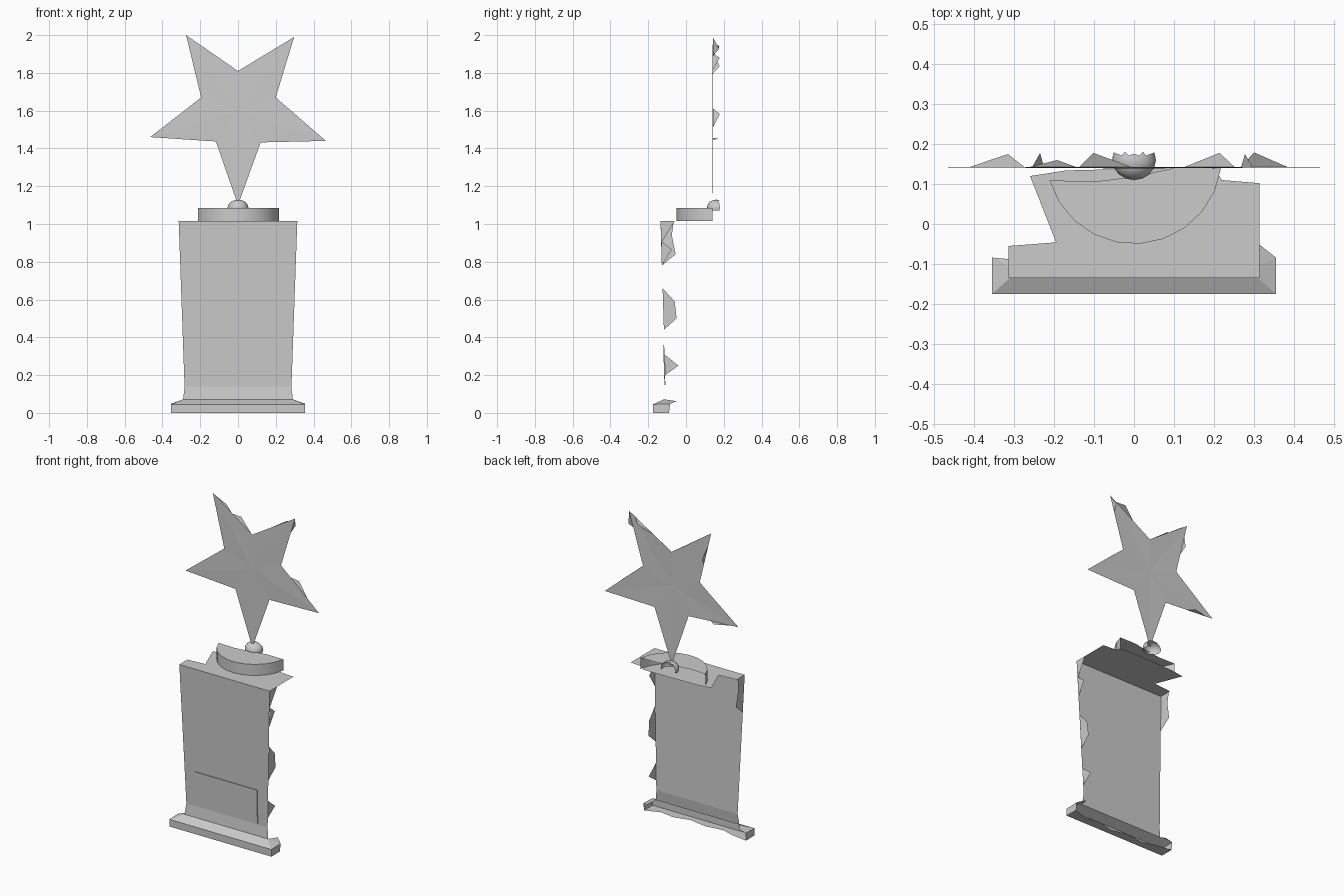
import bpy, bmesh, math
from mathutils import Vector

if "Cube" in bpy.data.objects:
    bpy.data.objects.remove(bpy.data.objects["Cube"])

grey = bpy.data.materials.new("stone grey")
grey.diffuse_color = (0.6, 0.6, 0.6, 1)
grey.use_nodes = True
grey.node_tree.nodes["Principled BSDF"].inputs["Base Color"].default_value = grey.diffuse_color


def sheet(name, polys, facing):
    """Open surface made of flat polygons that look towards `facing`."""
    bm = bmesh.new()
    for poly in polys:
        f = bm.faces.new([bm.verts.new(p) for p in poly])
        f.normal_update()
        if f.normal.dot(Vector(facing)) < 0:
            f.normal_flip()
    bmesh.ops.remove_doubles(bm, verts=bm.verts, dist=0.0005)
    me = bpy.data.meshes.new(name)
    bm.to_mesh(me)
    bm.free()
    me.materials.append(grey)
    ob = bpy.data.objects.new(name, me)
    bpy.context.collection.objects.link(ob)
    return ob


# Plinth front: half width, y, z from foot to top
profile = [(0.355, -0.175, 0), (0.355, -0.175, 0.045), (0.29, -0.117, 0.072),
           (0.283, -0.109, 0.14), (0.314, -0.135, 1.015)]
front = [[(-a[0], a[1], a[2]), (a[0], a[1], a[2]), (b[0], b[1], b[2]), (-b[0], b[1], b[2])]
         for a, b in zip(profile, profile[1:])]
sheet("plinth_front", front, (0, -1, 0.2))


# Broken remains of the plinth sides, given as (y, z)
def side_x(z):
    return 0.283 + 0.031 * (z - 0.14) / 0.875


right_bits = [
    [(-0.135, 1.015), (-0.06, 1.015), (-0.131, 0.9)],
    [(-0.131, 0.91), (-0.075, 0.865), (-0.128, 0.78)],
    [(-0.124, 0.66), (-0.06, 0.59), (-0.05, 0.5), (-0.117, 0.44)],
    [(-0.114, 0.31), (-0.04, 0.25), (-0.111, 0.2)]]
left_bits = [[(-0.135, 1.015), (-0.065, 1.015), (-0.075, 0.94),
              (-0.055, 0.84), (-0.128, 0.78)]]
for name, s, bits in (("right", 1, right_bits), ("left", -1, left_bits)):
    sheet("plinth_side_" + name,
          [[(s * side_x(z), y, z) for y, z in b] for b in bits], (s, 0, 0))

# Foot ends, shoulders and ragged underside
for name, s, back in (("right", 1, -0.05), ("left", -1, -0.088)):
    sheet("foot_end_" + name, [[(s * 0.355, -0.175, 0), (s * 0.355, -0.09, 0),
          (s * 0.355, -0.084, 0.048), (s * 0.355, -0.175, 0.045)]], (s, 0, 0))
    sheet("foot_shoulder_" + name, [
        [(s * 0.355, -0.175, 0.045), (s * 0.355, -0.084, 0.048), (s * 0.29, -0.117, 0.072)],
        [(s * 0.355, -0.084, 0.048), (s * 0.312, back, 0.062), (s * 0.29, -0.117, 0.072)]],
        (s, 0, 1))
under = [(-0.355, -0.09), (-0.25, -0.105), (-0.17, -0.13), (-0.05, -0.115),
         (0.06, -0.135), (0.17, -0.11), (0.26, -0.125), (0.355, -0.09)]
sheet("foot_underside", [[(a[0], -0.175, 0), (b[0], -0.175, 0), (*b, 0), (*a, 0)]
      for a, b in zip(under, under[1:])], (0, 0, -1))

# Plinth top with a broken rear edge
top = [(-0.314, -0.135), (0.314, -0.135), (0.314, 0.102), (0.22, 0.11), (0.2, 0.14),
       (0.08, 0.14), (-0.17, 0.134), (-0.26, 0.12), (-0.195, -0.046), (-0.314, -0.055)]
sheet("plinth_top", [[(x, y, 1.015) for x, y in top]], (0, 0, 1))


# Thin raised name plate on the leaning front
def plate_pt(x, z, out):
    return (x, -0.109 - 0.026 * (z - 0.14) / 0.875 - out, z)


ring = [(-0.215, 0.147), (0.215, 0.147), (0.215, 0.36), (-0.215, 0.36)]
sheet("plate_face", [[plate_pt(x, z, 0.005) for x, z in ring]], (0, -1, 0))
for i, (a, b) in enumerate(zip(ring, ring[1:] + ring[:1])):
    mid = ((a[0] + b[0]) / 2, 0, (a[1] + b[1]) / 2 - 0.2535)
    sheet("plate_edge_%d" % (i + 1), [[plate_pt(*a, 0), plate_pt(*b, 0),
          plate_pt(*b, 0.005), plate_pt(*a, 0.005)]], mid)

# Front half of the round pedestal
arc = [(0.22 * math.cos(t), 0.17 + 0.22 * math.sin(t)) for t in
       [math.radians(196 + 156 * i / 10) for i in range(11)]]
bm_wall = [[(*a, 1.015), (*b, 1.015), (*b, 1.085), (*a, 1.085)] for a, b in zip(arc, arc[1:])]
wall = sheet("pedestal_wall", bm_wall, (0, -1, 0))
for p in wall.data.polygons:
    p.use_smooth = True
sheet("pedestal_top", [[(x, y, 1.085) for x, y in
      arc + [(0.1, 0.14), (0.0, 0.118), (-0.1, 0.106)]]], (0, 0, 1))

# Small ball holding the star, open at the back and below
bm = bmesh.new()
bmesh.ops.create_uvsphere(bm, u_segments=16, v_segments=10, radius=0.055)
bmesh.ops.delete(bm, geom=[f for f in bm.faces if f.calc_center_median().z < -0.012
                           or f.calc_center_median().y > 0.02], context='FACES')
me = bpy.data.meshes.new("ball")
bm.to_mesh(me)
bm.free()
me.materials.append(grey)
for p in me.polygons:
    p.use_smooth = True
ball = bpy.data.objects.new("ball", me)
ball.location = (0, 0.16, 1.085)
ball.scale = (1, 0.9, 0.8)
bpy.context.collection.objects.link(ball)

# Star face, fanned from its centre
star = [(-0.275, 2.0), (0, 1.81), (0.297, 1.99), (0.2, 1.67), (0.465, 1.44),
        (0.12, 1.432), (0, 1.1), (-0.117, 1.437), (-0.465, 1.46), (-0.195, 1.67)]
Y = 0.142
loop = list(zip(star, star[1:] + star[:1]))
sheet("star", [[(0, Y - 0.003, 1.6), (a[0], Y, a[1]), (b[0], Y, b[1])] for a, b in loop],
      (0, -1, 0))

# Broken remains of the star's rim: edge number, start, peak, end, peak depth
rim = [(0, 0.5, 0.63, 0.98, 0.178), (0, 0.04, 0.3, 0.48, 0.16), (1, 0.42, 0.72, 0.85, 0.178),
       (2, 0.0, 0.2, 0.3, 0.175), (3, 0.25, 0.38, 0.7, 0.179), (7, 0.45, 0.57, 0.85, 0.175),
       (9, 0.38, 0.5, 0.75, 0.178)]
for n, (e, t0, t1, t2, depth) in enumerate(rim):
    a, b = Vector(loop[e][0]), Vector(loop[e][1])
    pts = [a.lerp(b, t) for t in (t0, t1, t2)]
    out = pts[1] - Vector((0, 1.6))
    sheet("star_rim_%d" % (n + 1), [[(pts[0].x, Y, pts[0].y), (pts[1].x, depth, pts[1].y),
          (pts[2].x, Y, pts[2].y)]], (out.x, 0, out.y))
